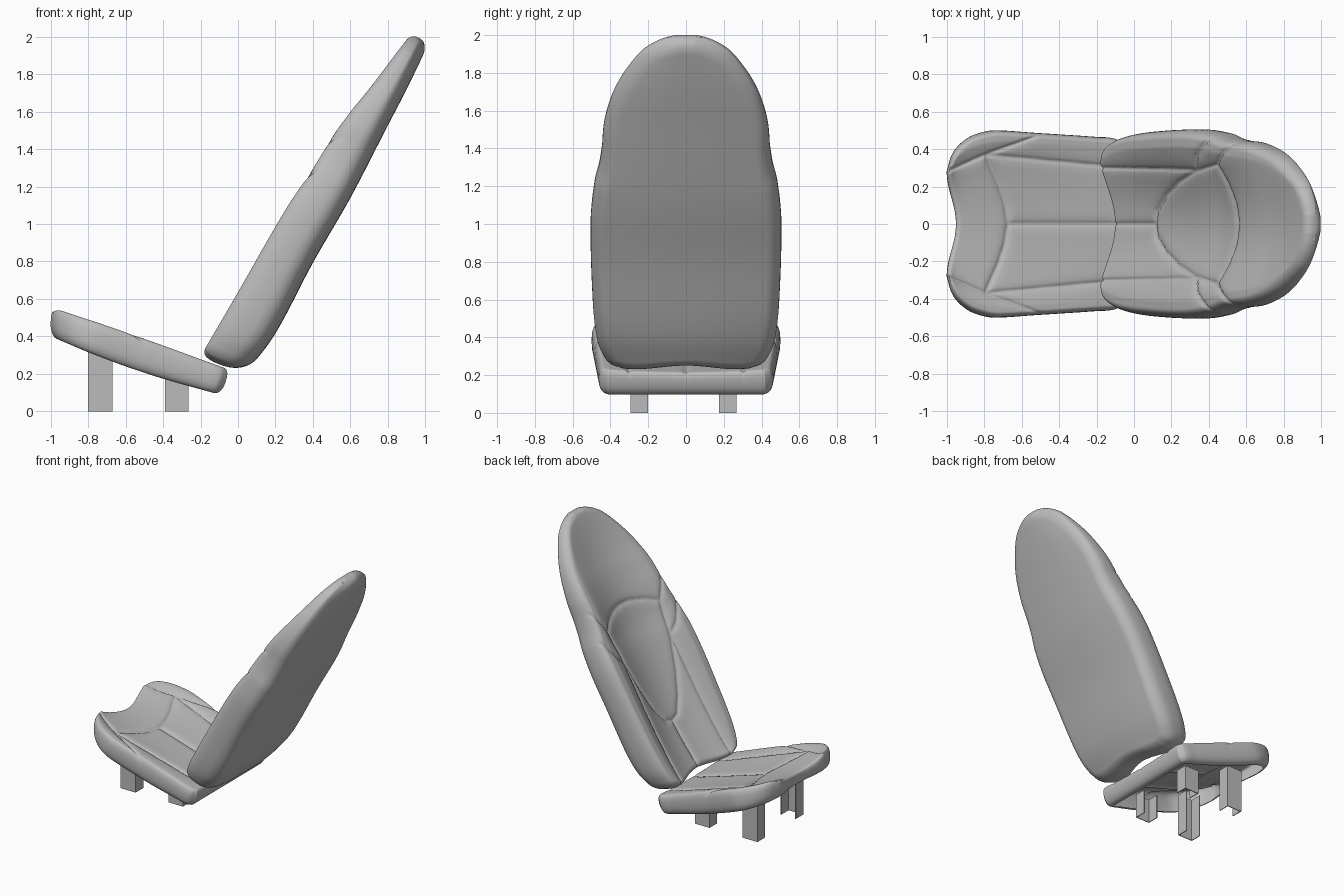
import bpy, bmesh, math
from mathutils import Vector, kdtree

if "Cube" in bpy.data.objects:
    bpy.data.objects.remove(bpy.data.objects["Cube"])

grey = bpy.data.materials.new("seat grey")
grey.diffuse_color = (0.5, 0.5, 0.5, 1)
grey.use_nodes = True
grey.node_tree.nodes["Principled BSDF"].inputs["Base Color"].default_value = grey.diffuse_color


def curve(pts):
    """Smooth interpolation through (position, value) points."""
    n = len(pts)
    m = []
    for i in range(n):
        a, b = pts[max(i - 1, 0)], pts[min(i + 1, n - 1)]
        m.append((b[1] - a[1]) / (b[0] - a[0]))

    def f(x):
        x = min(max(x, pts[0][0]), pts[-1][0])
        i = 0
        while i < n - 2 and x > pts[i + 1][0]:
            i += 1
        (x0, y0), (x1, y1) = pts[i], pts[i + 1]
        h = x1 - x0
        t = (x - x0) / h
        return (y0 * (1 + 2 * t) * (1 - t) ** 2 + m[i] * h * t * (1 - t) ** 2
                + y1 * t * t * (3 - 2 * t) + m[i + 1] * h * t * t * (t - 1))
    return f


def smooth(a, b, x):
    t = min(max((x - a) / (b - a), 0), 1)
    return t * t * (3 - 2 * t)


def tree(points):
    kd = kdtree.KDTree(len(points))
    for i, p in enumerate(points):
        kd.insert((p[0], p[1], 0), i)
    kd.balance()
    return kd


def spread(i, n):
    """-1..1, denser toward the ends."""
    u = 2 * i / n - 1
    return 0.8 * math.sin(u * math.pi / 2) + 0.2 * u


def pad(name, origin, angle, width, top, bottom, recess, dish, seams, r_top, r_bot, notch, crown, lean,
        nu, nv, hollow=False):
    """Upholstered pad: outline from width(s), dished padded faces with seam grooves."""
    s0, s1 = width[0][0], width[-1][0]
    W, T, B, R = curve(width), curve(top), curve(bottom), curve(recess)
    ax, az = math.cos(angle), math.sin(angle)

    def place(p, q):
        s = s0 + (s1 - s0) * (q + 1) / 2
        y = max(W(s), 0) * p
        if abs(y) < 0.28:
            s += notch * math.cos(y / 0.28 * math.pi / 2) ** 2 * (1 - q) / 2
        return s, y

    rim = [place(p, spread(i, 2500)) for i in range(2501) for p in (-1, 1)]
    rim += [place(i / 400 - 1, q) for i in range(801) for q in (-1, 1)]
    rim_kd = tree(rim)
    line = []
    for seam in seams:
        for sg in (-1, 1):
            for (sa, ya), (sb, yb) in zip(seam, seam[1:]):
                for k in range(150):
                    t = k / 149
                    line.append((sa + (sb - sa) * t, sg * (ya + (yb - ya) * t)))
    line_kd = tree(line)

    bm = bmesh.new()
    for side in (1, -1):
        rows = []
        inner = set()
        for j in range(nv + 1):
            row = []
            for i in range(nu + 1):
                s, y = place(spread(i, nu), spread(j, nv))
                edge = i in (0, nu) or j in (0, nv)
                e = 0 if edge else rim_kd.find((s, y, 0))[2]
                w = max(W(s), 0.001)
                dip = R(s) * max(0, 1 - (y / (dish[0] * w)) ** 2) ** dish[1]
                mid = (T(s) + B(s)) / 2 - 0.15 * dip
                r = r_top if side > 0 else r_bot
                k = max(0, 1 - (1 - min(e / r, 1)) ** 2.3) ** (1 / 2.3)
                if side > 0:
                    h = T(s) - dip
                    g = line_kd.find((s, y, 0))[2]
                    near = smooth(0, 0.1, e)
                    h -= 0.011 * math.exp(-(g / 0.008) ** 2) + 0.006 * near * math.exp(-(g / 0.03) ** 2)
                else:
                    h = B(s) + crown * (y / w) ** 2
                d = mid + (h - mid) * k
                # slanted lower end
                s += lean * (T(s) - d) * (1 - smooth(s0, s0 + 0.3, s))
                v = bm.verts.new((origin[0] + s * ax - d * az, y, origin[1] + s * az + d * ax))
                if e > r_bot + 0.01:
                    inner.add(v)
                row.append(v)
            rows.append(row)
        for a, b in zip(rows, rows[1:]):
            for i in range(nu):
                quad = (a[i], a[i + 1], b[i + 1], b[i])
                if hollow and side < 0 and all(v in inner for v in quad):
                    continue
                bm.faces.new(quad)
    bmesh.ops.delete(bm, geom=[v for v in bm.verts if not v.link_faces], context='VERTS')
    bmesh.ops.remove_doubles(bm, verts=bm.verts, dist=1e-5)
    bmesh.ops.recalc_face_normals(bm, faces=bm.faces)
    finish(name, bm, True)


def finish(name, bm, is_smooth=False):
    me = bpy.data.meshes.new(name)
    bm.to_mesh(me)
    bm.free()
    me.materials.append(grey)
    for p in me.polygons:
        p.use_smooth = is_smooth
    bpy.context.collection.objects.link(bpy.data.objects.new(name, me))


# Backrest: reclined pad with side bolsters, teardrop insert and headrest
pad("backrest", (0, 0.3), math.radians(60),
    width=[(-0.115, 0.33), (-0.085, 0.4), (-0.01, 0.445), (0.115, 0.475), (0.35, 0.495), (0.81, 0.505),
           (1.04, 0.485), (1.155, 0.46), (1.27, 0.445), (1.386, 0.437), (1.5, 0.415), (1.617, 0.378),
           (1.73, 0.322), (1.85, 0.238), (1.905, 0.168), (1.935, 0.105), (1.95, 0.05)],
    top=[(-0.115, 0.17), (0.3, 0.168), (0.69, 0.17), (0.88, 0.165), (1.04, 0.152), (1.25, 0.147),
         (1.42, 0.13), (1.57, 0.106), (1.73, 0.085), (1.95, 0.062)],
    bottom=[(-0.115, -0.085), (0.2, -0.115), (0.63, -0.1), (1.03, -0.1), (1.46, -0.08), (1.68, -0.07), (1.95, -0.05)],
    recess=[(-0.115, 0.065), (0.3, 0.11), (0.7, 0.118), (1.2, 0.085), (1.6, 0.04), (1.85, 0.01), (1.95, 0)],
    dish=(0.82, 1.3),
    seams=[[(-0.115, 0.3), (0.86, 0.29), (0.91, 0.36), (1.06, 0.46)],
           [(0.315, 0), (0.335, 0.07), (0.45, 0.15), (0.62, 0.22), (0.84, 0.28), (1.1, 0.32),
            (1.16, 0.22), (1.2, 0.11), (1.215, 0)],
           [(1.1, 0.32), (1.28, 0.43)],
           [(-0.115, 0), (0.315, 0)]],
    r_top=0.055, r_bot=0.08, notch=0.03, crown=0.035, lean=0.2, nu=130, nv=200)

# Seat cushion: tilted open-bottomed pad with a scooped front edge
pad("seat_cushion", (-1, 0.485), math.radians(-19.3),
    width=[(-0.02, 0.28), (0.005, 0.36), (0.04, 0.41), (0.11, 0.46), (0.2, 0.49), (0.28, 0.5),
           (0.5, 0.487), (0.85, 0.465), (0.95, 0.455), (0.99, 0.42)],
    top=[(-0.02, 0.067), (0.4, 0.073), (0.99, 0.067)],
    bottom=[(-0.02, -0.08), (0.25, -0.094), (0.46, -0.099), (0.67, -0.095), (0.99, -0.075)],
    recess=[(-0.02, 0.06), (0.5, 0.04), (0.99, 0.012)],
    dish=(0.88, 1.0),
    seams=[[(-0.02, 0.28), (0.2, 0.37), (0.53, 0.485)],
           [(0.2, 0.37), (0.99, 0.3)],
           [(0.2, 0.37), (0.28, 0.22), (0.325, 0.1), (0.34, 0)],
           [(0.34, 0), (0.99, 0)]],
    r_top=0.032, r_bot=0.045, notch=0.055, crown=0.0, lean=0.3, nu=110, nv=120, hollow=True)

# Legs: thin upright channels, open toward the middle
t = 0.006
for pos, x0, x1, h in (("front", -0.8, -0.67, 0.34), ("rear", -0.39, -0.265, 0.19)):
    for label, outer, inner in (("left", 0.268, 0.175), ("right", -0.295, -0.2)):
        o = t if outer > 0 else -t
        prof = [(x0, inner), (x0, outer), (x1, outer), (x1, inner),
                (x1 - t, inner), (x1 - t, outer - o), (x0 + t, outer - o), (x0 + t, inner)]
        bm = bmesh.new()
        f = bm.faces.new([bm.verts.new((x, y, 0)) for x, y in prof])
        ext = bmesh.ops.extrude_face_region(bm, geom=[f])["geom"]
        bmesh.ops.translate(bm, vec=Vector((0, 0, h)),
                            verts=[v for v in ext if isinstance(v, bmesh.types.BMVert)])
        bmesh.ops.recalc_face_normals(bm, faces=bm.faces)
        finish(pos + "_" + label + "_leg", bm)
